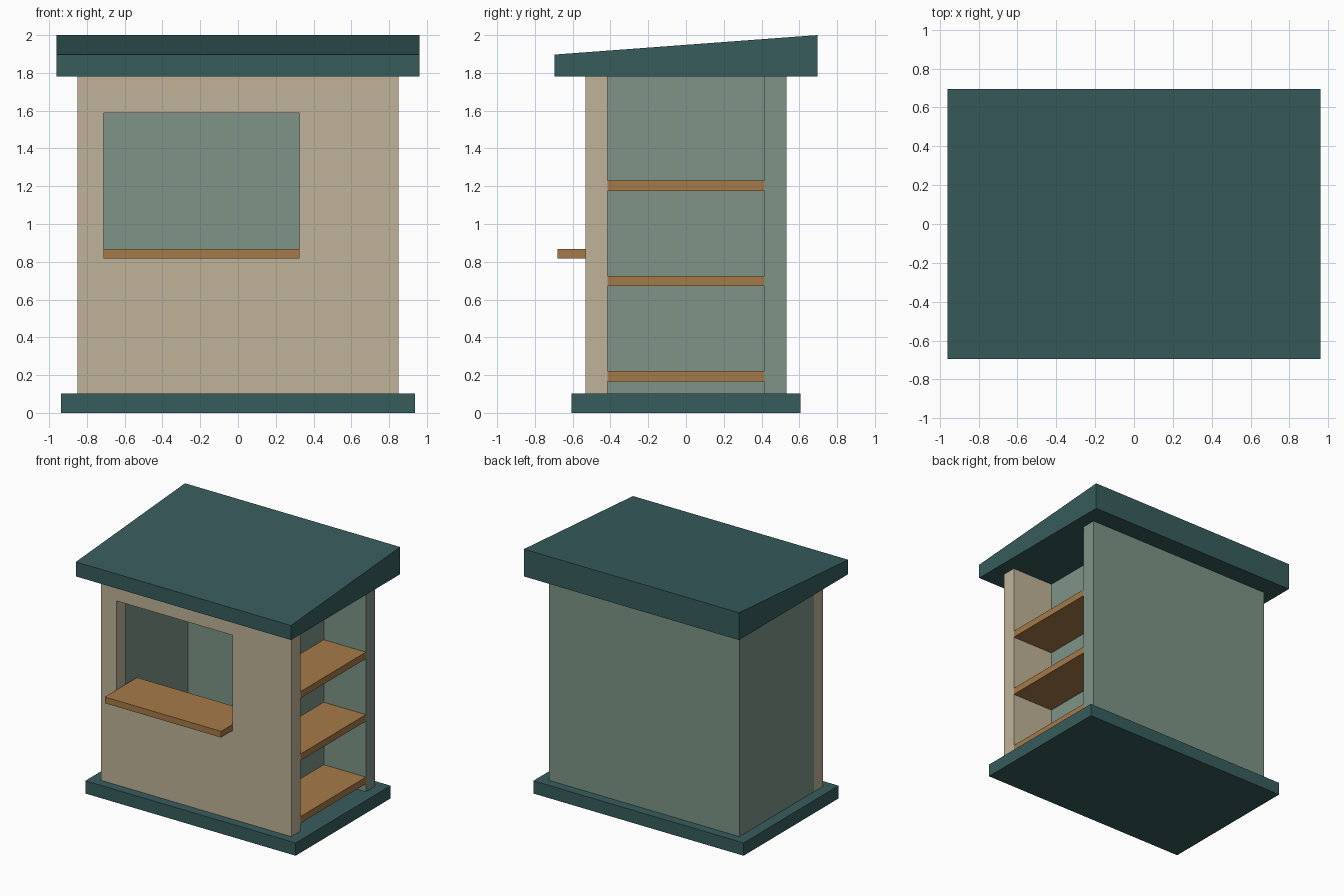
import bpy, bmesh

if "Cube" in bpy.data.objects:
    bpy.data.objects.remove(bpy.data.objects["Cube"])


def material(name, rgb):
    m = bpy.data.materials.new(name)
    m.diffuse_color = (*rgb, 1)
    m.use_nodes = True
    m.node_tree.nodes["Principled BSDF"].inputs["Base Color"].default_value = m.diffuse_color
    return m


TEAL = material("teal_paint", (0.04, 0.107, 0.107))
BEIGE = material("beige_paint", (0.53, 0.45, 0.32))
GREEN = material("sage_paint", (0.21, 0.30, 0.245))
WOOD = material("wood", (0.38, 0.195, 0.065))


def finish(name, bm, mat):
    bmesh.ops.recalc_face_normals(bm, faces=bm.faces)
    me = bpy.data.meshes.new(name)
    bm.to_mesh(me)
    bm.free()
    me.materials.append(mat)
    ob = bpy.data.objects.new(name, me)
    bpy.context.collection.objects.link(ob)
    return ob


def extrude(bm, faces, vec):
    """Extrude flat faces along vec into a closed solid."""
    new = bmesh.ops.extrude_face_region(bm, geom=faces, use_keep_orig=True)["geom"]
    bmesh.ops.translate(bm, vec=vec, verts=[v for v in new if isinstance(v, bmesh.types.BMVert)])


def prism(name, profile, x0, x1, mat):
    """Solid from a (y, z) profile swept along x."""
    bm = bmesh.new()
    face = bm.faces.new([bm.verts.new((x0, y, z)) for y, z in profile])
    extrude(bm, [face], (x1 - x0, 0, 0))
    return finish(name, bm, mat)


def box(name, x0, x1, y0, y1, z0, z1, mat):
    return prism(name, [(y0, z0), (y1, z0), (y1, z1), (y0, z1)], x0, x1, mat)


def framed_wall(name, outer, hole, y0, y1, mat):
    """Wall in the xz plane with a rectangular opening."""
    bm = bmesh.new()
    rings = []
    for x0, x1, z0, z1 in (outer, hole):
        rings.append([bm.verts.new((x, y0, z)) for x, z in
                      ((x0, z0), (x1, z0), (x1, z1), (x0, z1))])
    a, b = rings
    faces = [bm.faces.new((a[i], a[(i + 1) % 4], b[(i + 1) % 4], b[i])) for i in range(4)]
    extrude(bm, faces, (0, y1 - y0, 0))
    return finish(name, bm, mat)


W, D, IN = 0.85, 0.533, 0.415          # half width, half depth, inner half depth
FLOOR, EAVE = 0.103, 1.78              # wall bottom and top
WIN_L, WIN_R = -0.712, 0.325           # serving window sides
PART = 0.475                           # shelf side of the partition

# Base and sloped roof
box("base", -0.938, 0.938, -0.605, 0.605, 0, FLOOR, TEAL)
prism("roof", [(-0.695, EAVE), (0.695, EAVE), (0.695, 2.0), (-0.695, 1.897)], -0.96, 0.96, TEAL)

# Walls
framed_wall("front_wall", (-W, W, FLOOR, EAVE), (WIN_L, WIN_R, 0.818, 1.587), -D, -IN, BEIGE)
box("back_wall", -W, W, IN, D, FLOOR, EAVE, GREEN)
box("left_wall", -W, -0.735, -IN, IN, FLOOR, EAVE, GREEN)
box("partition", PART - 0.118, PART, -IN, IN, FLOOR, EAVE, GREEN)

# Serving counter passing through the window
box("counter", WIN_L, WIN_R, -0.68, -0.27, 0.818, 0.868, WOOD)

# Side shelves
for i in range(3):
    z = 0.167 + i * 0.504
    box(f"shelf_{i + 1}", PART, W, -IN, IN, z, z + 0.054, WOOD)
